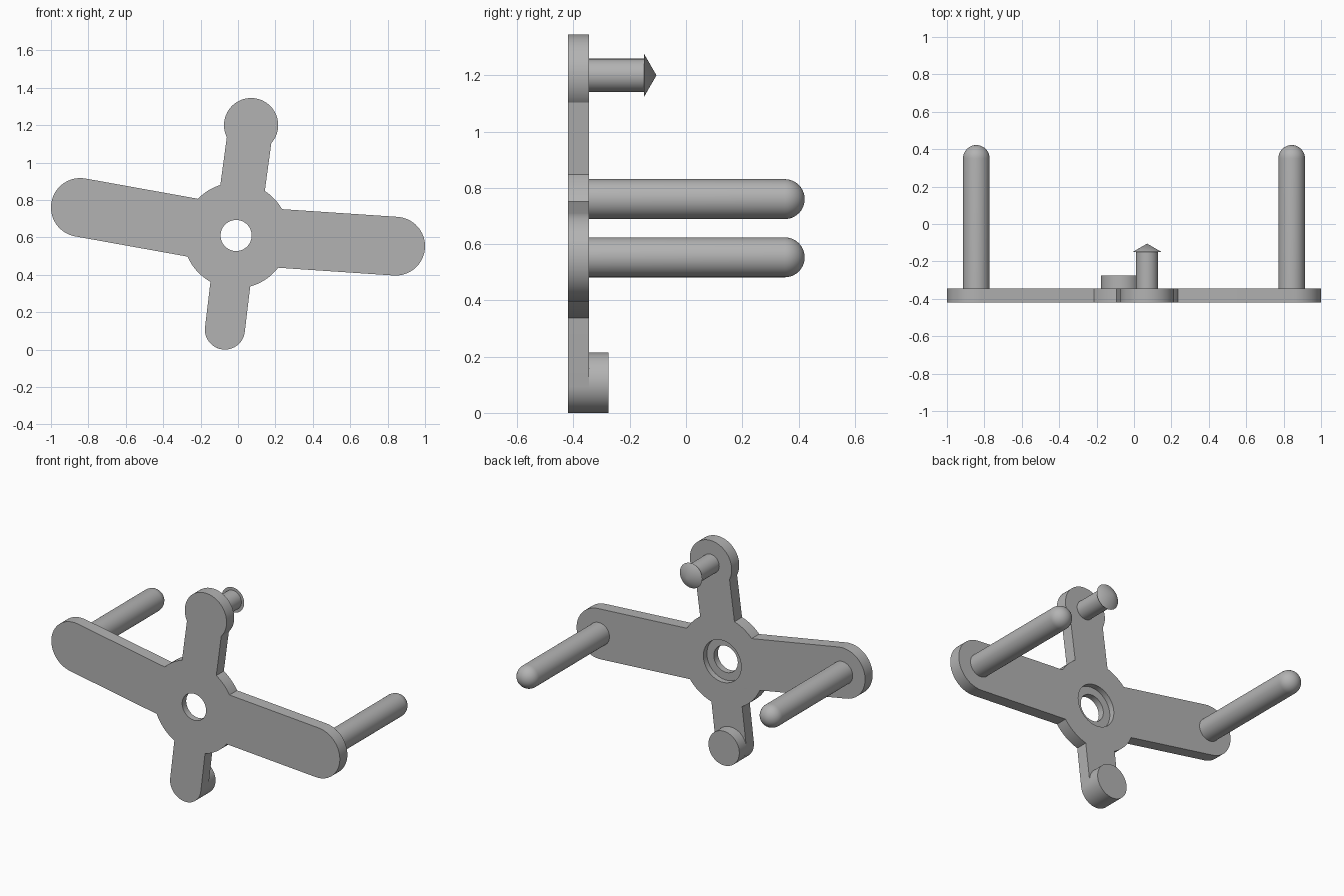
import bpy
import math
from mathutils import Vector

cube = bpy.data.objects.get("Cube")
if cube:
    bpy.data.objects.remove(cube, do_unlink=True)

# Single grey material
GREY = (0.45, 0.45, 0.45, 1)
mat = bpy.data.materials.new("grey plastic")
mat.use_nodes = True
mat.diffuse_color = GREY
mat.node_tree.nodes["Principled BSDF"].inputs["Base Color"].default_value = GREY

FRONT, BACK = -0.42, -0.345
HUB = Vector((-0.01, 0.61))
LEFT_TIP, RIGHT_TIP = Vector((-0.843, 0.76)), Vector((0.843, 0.553))
TOP_TIP, BOTTOM_TIP = Vector((0.07, 1.2)), Vector((-0.07, 0.107))


def make(name, verts, faces):
    mesh = bpy.data.meshes.new(name)
    mesh.from_pydata(verts, [], faces)
    mesh.materials.append(mat)
    obj = bpy.data.objects.new(name, mesh)
    bpy.context.collection.objects.link(obj)
    return obj


def prism(name, outline, y0, y1):
    """Extrude a counter-clockwise x-z outline from y0 to y1."""
    n = len(outline)
    verts = [(x, y, z) for y in (y0, y1) for x, z in outline]
    faces = [tuple(range(n)), tuple(reversed(range(n, 2 * n)))]
    faces += [(i, i + n, (i + 1) % n + n, (i + 1) % n) for i in range(n)]
    return make(name, verts, faces)


def arc(center, radius, start, sweep, steps):
    return [center + radius * Vector((math.cos(start + sweep * i / steps),
                                      math.sin(start + sweep * i / steps)))
            for i in range(steps + 1)]


def disc(name, center, radius, y0, y1, n=64):
    return prism(name, arc(center, radius, 0, math.tau, n)[:-1], y0, y1)


def arm(name, tip, half, round_end=True):
    """Straight arm from the hub centre to a tip, with an optional round end."""
    d = (tip - HUB).normalized()
    side = Vector((-d.y, d.x)) * half
    end = [tip - side, tip + side]
    if round_end:
        end = arc(tip, half, math.atan2(d.y, d.x) - math.pi / 2, math.pi, 32)
    return prism(name, [HUB + side, HUB - side] + end, FRONT, BACK)


def combine(obj, tool, operation):
    mod = obj.modifiers.new("combine", "BOOLEAN")
    mod.operation, mod.solver, mod.object = operation, "EXACT", tool
    tool.hide_render = True
    graph = bpy.context.evaluated_depsgraph_get()
    mesh = bpy.data.meshes.new_from_object(obj.evaluated_get(graph))
    obj.modifiers.clear()
    obj.data = mesh
    bpy.data.objects.remove(tool, do_unlink=True)


def lathe(name, center, profile, n=40):
    """Revolve (radius, y) rings about a y axis; ends on a pole."""
    verts = [(center.x + r * math.cos(math.tau * i / n), y,
              center.y + r * math.sin(math.tau * i / n))
             for r, y in profile[:-1] for i in range(n)]
    verts.append((center.x, profile[-1][1], center.y))
    rings = len(profile) - 1
    faces = [tuple(range(n))]
    for k in range(rings - 1):
        a, b = k * n, (k + 1) * n
        faces += [(a + i, b + i, b + (i + 1) % n, a + (i + 1) % n) for i in range(n)]
    last = (rings - 1) * n
    faces += [(last + i, rings * n, last + (i + 1) % n) for i in range(n)]
    return make(name, verts, faces)


# Cross-shaped plate with hub, four arms and stepped centre hole
plate = disc("cross_plate", HUB, 0.283, FRONT, BACK, 96)
for piece in (arm("left_arm", LEFT_TIP, 0.157),
              arm("right_arm", RIGHT_TIP, 0.157),
              arm("top_arm", TOP_TIP, 0.12, False),
              disc("top_lobe", TOP_TIP, 0.145, FRONT, BACK),
              arm("bottom_arm", BOTTOM_TIP, 0.107)):
    combine(plate, piece, "UNION")
combine(plate, disc("hole_cutter", HUB, 0.083, FRONT - 0.1, BACK + 0.1), "DIFFERENCE")
combine(plate, disc("bore_cutter", HUB, 0.131, BACK - 0.035, BACK + 0.1), "DIFFERENCE")
parts = [plate]

# Long round-ended pegs on the side arms
R, END = 0.071, 0.422
dome = [(R * math.cos(t * math.pi / 20), END - R + R * math.sin(t * math.pi / 20))
        for t in range(11)]
for name, tip in (("right_peg", LEFT_TIP), ("left_peg", RIGHT_TIP)):
    parts.append(lathe(name, tip, [(R, BACK)] + dome))

# Barbed pin on the top arm
parts.append(lathe("barbed_pin", TOP_TIP, [
    (0.059, BACK), (0.059, -0.15), (0.078, -0.15), (0, -0.105)]))

# Short boss on the bottom arm
parts.append(disc("bottom_boss", BOTTOM_TIP, 0.107, BACK, -0.275))

# Smooth round sides, sharp rims
bpy.ops.object.select_all(action="DESELECT")
for obj in parts:
    obj.select_set(True)
bpy.context.view_layer.objects.active = plate
bpy.ops.object.shade_smooth_by_angle(angle=math.radians(30))
